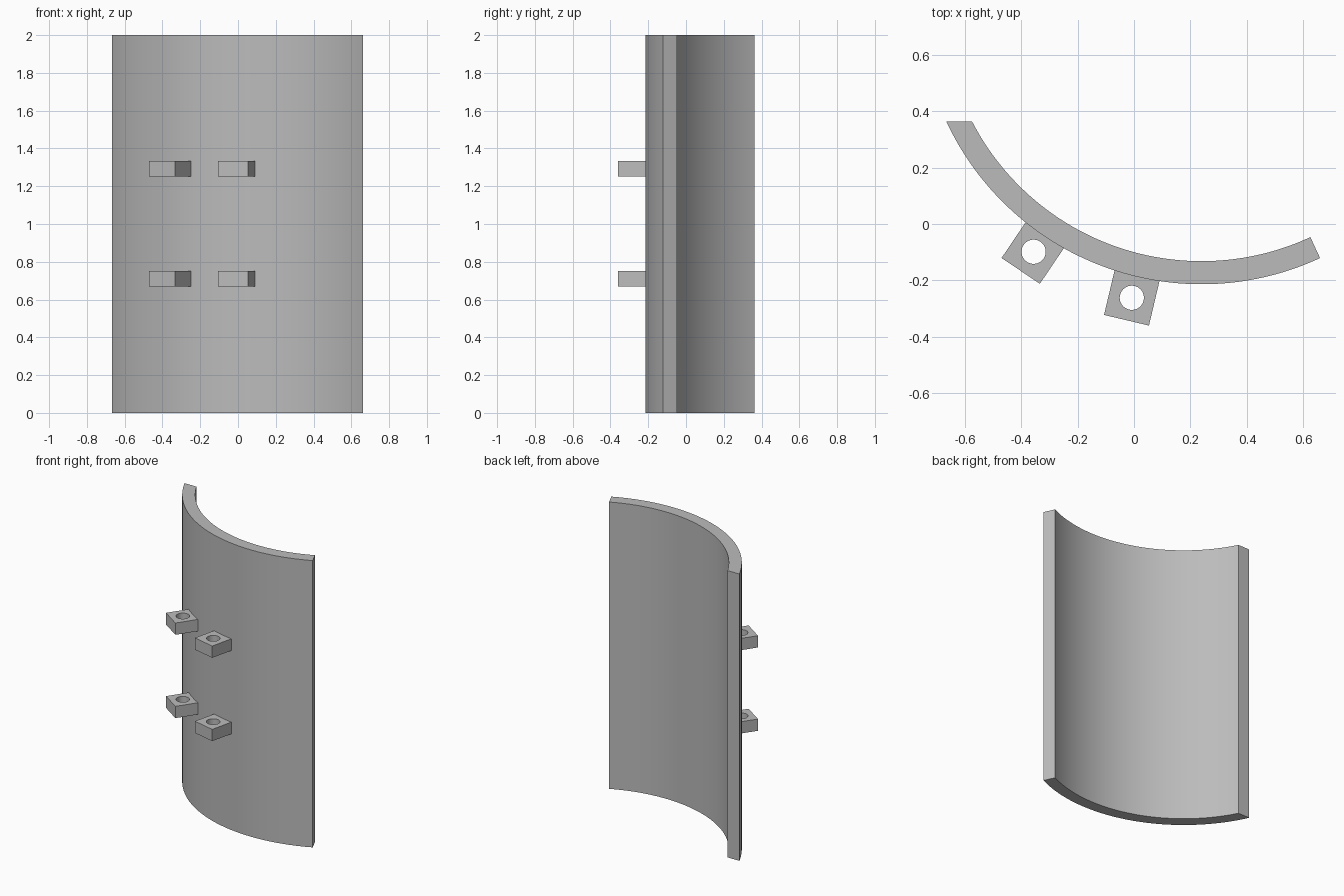
import bpy, bmesh
from math import sin, cos, radians, tau, pi, atan2, hypot
from mathutils import Matrix

cube = bpy.data.objects.get("Cube")
if cube:
    bpy.data.objects.remove(cube, do_unlink=True)

grey = bpy.data.materials.new("plain_grey")
grey.use_nodes = True
grey.diffuse_color = (0.5, 0.5, 0.5, 1)
grey.node_tree.nodes["Principled BSDF"].inputs["Base Color"].default_value = (0.5, 0.5, 0.5, 1)

CX, CY = 0.24, 0.786          # axis of the curved wall
OUTER, INNER = 1.0, 0.918


def finish(bm, name):
    bmesh.ops.recalc_face_normals(bm, faces=bm.faces)
    mesh = bpy.data.meshes.new(name)
    bm.to_mesh(mesh)
    bm.free()
    mesh.materials.append(grey)
    obj = bpy.data.objects.new(name, mesh)
    bpy.context.collection.objects.link(obj)
    bpy.ops.object.select_all(action='DESELECT')
    obj.select_set(True)
    bpy.context.view_layer.objects.active = obj
    bpy.ops.object.shade_smooth_by_angle(angle=radians(30))
    return obj


def extrude_up(bm, height):
    top = bmesh.ops.extrude_face_region(bm, geom=bm.faces[:])["geom"]
    verts = [g for g in top if isinstance(g, bmesh.types.BMVert)]
    bmesh.ops.translate(bm, verts=verts, vec=(0, 0, height))


def wall(segments=72):
    # Curved panel: left end cut flat along x, right end cut radially
    bm = bmesh.new()
    rows = []
    for radius, start in ((OUTER, 205.0), (INNER, 207.4)):
        angles = [radians(start + (294.9 - start) * i / segments) for i in range(segments + 1)]
        rows.append([bm.verts.new((CX + radius * cos(a), CY + radius * sin(a), 0)) for a in angles])
    out, inn = rows
    for i in range(segments):
        bm.faces.new((out[i], out[i + 1], inn[i + 1], inn[i]))
    extrude_up(bm, 2.0)
    finish(bm, "curved_wall")


def lug(name, angle, distance, z, half=0.082, hole=0.043, sides=48):
    # Square block with a vertical round hole, its back sunk into the wall
    bm = bmesh.new()
    rim, edge = [], []
    for i in range(sides):
        a = tau * i / sides
        c, s = cos(a), sin(a)
        k = half / max(abs(c), abs(s))
        x = c * k - (0.02 if c * k < -half + 1e-5 else 0)
        rim.append(bm.verts.new((c * hole, s * hole, 0)))
        edge.append(bm.verts.new((x, s * k, 0)))
    for i in range(sides):
        j = (i + 1) % sides
        bm.faces.new((rim[i], edge[i], edge[j], rim[j]))
    extrude_up(bm, 0.082)
    a = radians(angle)
    place = Matrix.Translation((CX + distance * cos(a), CY + distance * sin(a), z))
    bm.transform(place @ Matrix.Rotation(a, 4, 'Z'))
    finish(bm, name)


wall()
for level, z in (("lower", 0.67), ("upper", 1.251)):
    lug(level + "_centre_lug", 256.7, 1.077, z)
    lug(level + "_side_lug", 236.0, 1.067, z)
